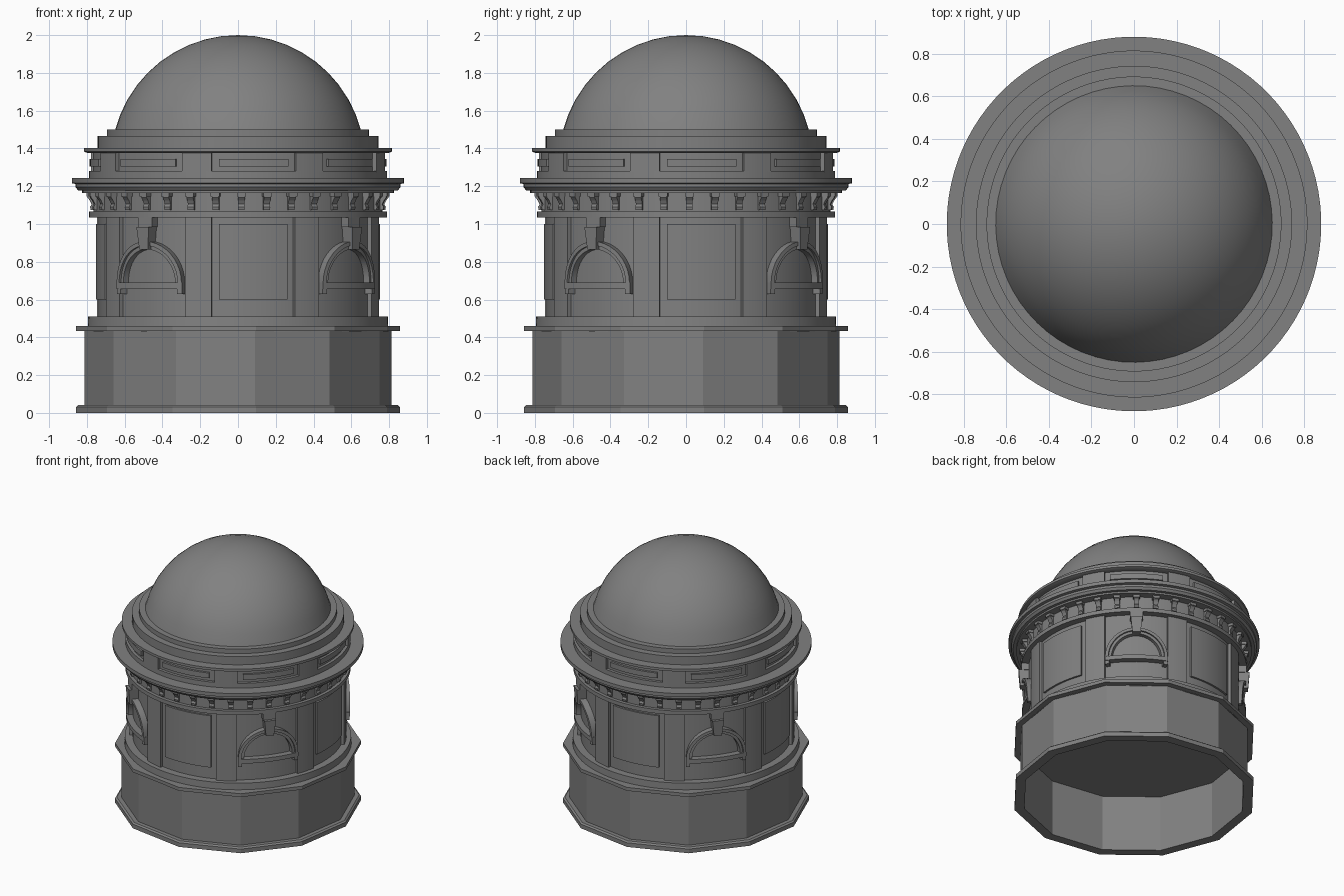
import bpy, bmesh, math
from mathutils import Vector

if "Cube" in bpy.data.objects:
    bpy.data.objects.remove(bpy.data.objects["Cube"])

PHI = math.radians(6.3)          # whole building is turned slightly
D = math.radians

stone = bpy.data.materials.new("grey stone")
stone.diffuse_color = (0.22, 0.22, 0.22, 1)
stone.use_nodes = True
stone.node_tree.nodes["Principled BSDF"].inputs["Base Color"].default_value = stone.diffuse_color


def pt(r, a, z):
    """Polar point, angle measured from the front towards the right."""
    return Vector((r * math.sin(a), -r * math.cos(a), z))


def finish(name, bm, smooth=True):
    bmesh.ops.remove_doubles(bm, verts=bm.verts, dist=1e-5)
    bmesh.ops.recalc_face_normals(bm, faces=bm.faces)
    me = bpy.data.meshes.new(name)
    bm.to_mesh(me)
    bm.free()
    ob = bpy.data.objects.new(name, me)
    bpy.context.collection.objects.link(ob)
    me.materials.append(stone)
    if smooth:
        bpy.ops.object.select_all(action='DESELECT')
        ob.select_set(True)
        bpy.context.view_layer.objects.active = ob
        bpy.ops.object.shade_smooth_by_angle(angle=D(25))
    return ob


def lathe(name, profile, sides, closed=False, smooth=True):
    bm = bmesh.new()
    n = len(profile)
    rings = [[bm.verts.new(pt(r, PHI + 2 * math.pi * i / sides, z)) for r, z in profile]
             for i in range(sides)]
    for i in range(sides):
        p, q = rings[i], rings[(i + 1) % sides]
        for j in range(n if closed else n - 1):
            k = (j + 1) % n
            if profile[j][0] == 0:
                bm.faces.new((p[k], q[k], p[j]))
            elif profile[k][0] == 0:
                bm.faces.new((p[j], q[j], p[k]))
            else:
                bm.faces.new((p[j], q[j], q[k], p[k]))
    return finish(name, bm, smooth)


def loft(bm, sections):
    rows = [[bm.verts.new(v) for v in s] for s in sections]
    n = len(rows[0])
    for p, q in zip(rows, rows[1:]):
        for j in range(n):
            bm.faces.new((p[j], q[j], q[(j + 1) % n], p[(j + 1) % n]))
    bm.faces.new(rows[0])
    bm.faces.new(rows[-1][::-1])


def strip(bm, centre, lo, hi, r0, r1):
    """Solid wrapped on the drum between two (angle, z) lines, from r0 to r1."""
    loft(bm, [[pt(r0, centre + a, z), pt(r1, centre + a, z),
               pt(r1, centre + b, y), pt(r0, centre + b, y)]
              for (a, z), (b, y) in zip(lo, hi)])


def block(bm, centre, half, z0, z1, r0, r1, n=8):
    us = [half * (2 * i / n - 1) for i in range(n + 1)]
    strip(bm, centre, [(u, z0) for u in us], [(u, z1) for u in us], r0, r1)


bays = [PHI + D(45 * i) for i in range(8)]
panel_bays, arch_bays = bays[::2], bays[1::2]

# twelve-sided hollow base with plinth and cap
lathe("base", [(.79, 0), (.862, 0), (.862, .032), (.85, .042), (.818, .042), (.818, .434),
               (.862, .434), (.862, .46), (.74, .46), (.74, .45), (.79, .45)],
      12, closed=True, smooth=False)

# round drum, steps, frieze, cornice and attic
lathe("drum_and_cornice", [
    (0, .432), (.797, .432), (.793, .51), (.738, .51), (.738, 1.035), (.79, 1.035),
    (.79, 1.065), (.765, 1.065), (.765, 1.165), (.825, 1.165), (.825, 1.178),
    (.847, 1.178), (.86, 1.195), (.86, 1.212), (.88, 1.216), (.88, 1.243),
    (.79, 1.243), (.79, 1.28), (.768, 1.28), (.768, 1.375), (.795, 1.375),
    (.815, 1.383), (.815, 1.402), (.743, 1.402), (.743, 1.465), (.693, 1.465),
    (.693, 1.5), (0, 1.5)], 96)

# dome
R, zc, edge = .6725, 1.3275, math.asin(.65 / .6725)
lathe("dome", [(R * math.sin(edge * (1 - i / 10)) if i < 10 else 0,
                zc + R * math.cos(edge * (1 - i / 10))) for i in range(11)], 64)

# pilasters and attic piers between the bays
bm = bmesh.new()
for c in bays:
    block(bm, c + D(22.5), D(5.5), .505, 1.04, .73, .76, 4)
finish("pilasters", bm)
bm = bmesh.new()
for c in bays:
    block(bm, c + D(22.5), D(5.9), 1.275, 1.38, .76, .79, 4)
finish("attic_piers", bm)

# raised panels
bm = bmesh.new()
for c in panel_bays:
    block(bm, c, D(14), .6, 1.0, .73, .752)
finish("drum_panels", bm)
bm = bmesh.new()
for c in bays:
    block(bm, c, D(13.7), 1.305, 1.345, .76, .785)
finish("attic_panels", bm)

# arches: two-step moulding, sill and end blocks
W = 1 / .775                     # arc length to angle


def arc(rad, n=20):
    return [(-rad * W * math.cos(math.pi * i / n), .688 + rad * math.sin(math.pi * i / n))
            for i in range(n + 1)]


bm = bmesh.new()
for c in arch_bays:
    strip(bm, c, arc(.198), arc(.22), .73, .785)
    strip(bm, c, arc(.178), arc(.2), .73, .772)
finish("arch_mouldings", bm)
bm = bmesh.new()
for c in arch_bays:
    block(bm, c, .222 * W, .657, .689, .73, .785)
    for s in (-1, 1):
        block(bm, c + s * .207 * W, .015 * W, .63, .66, .73, .78, 1)
finish("arch_sills", bm)

# keystones: tapered wedge with a head block
bm = bmesh.new()
for c in arch_bays:
    side = [(.765, 0), (.8, 0), (.81, 1), (.73, 1), (.73, 0)]
    loft(bm, [[pt(r, c + s * (.028 + .012 * t) * W, .865 + .12 * t) for r, t in side]
              for s in (-1, 1)])
    block(bm, c, .046 * W, .985, 1.037, .73, .79, 1)
finish("keystones", bm, False)

# scroll brackets under the cornice
scroll = [(.755, 1.167), (.795, 1.167), (.797, 1.14), (.785, 1.125), (.775, 1.105),
          (.783, 1.09), (.78, 1.075), (.755, 1.075)]
bm = bmesh.new()
for i in range(36):
    a = PHI + D(5 + 10 * i)
    loft(bm, [[pt(r, a + s * D(1.3), z) for r, z in scroll] for s in (-1, 1)])
    block(bm, a, D(1.7), 1.145, 1.167, .755, .803, 1)
finish("cornice_brackets", bm, False)
